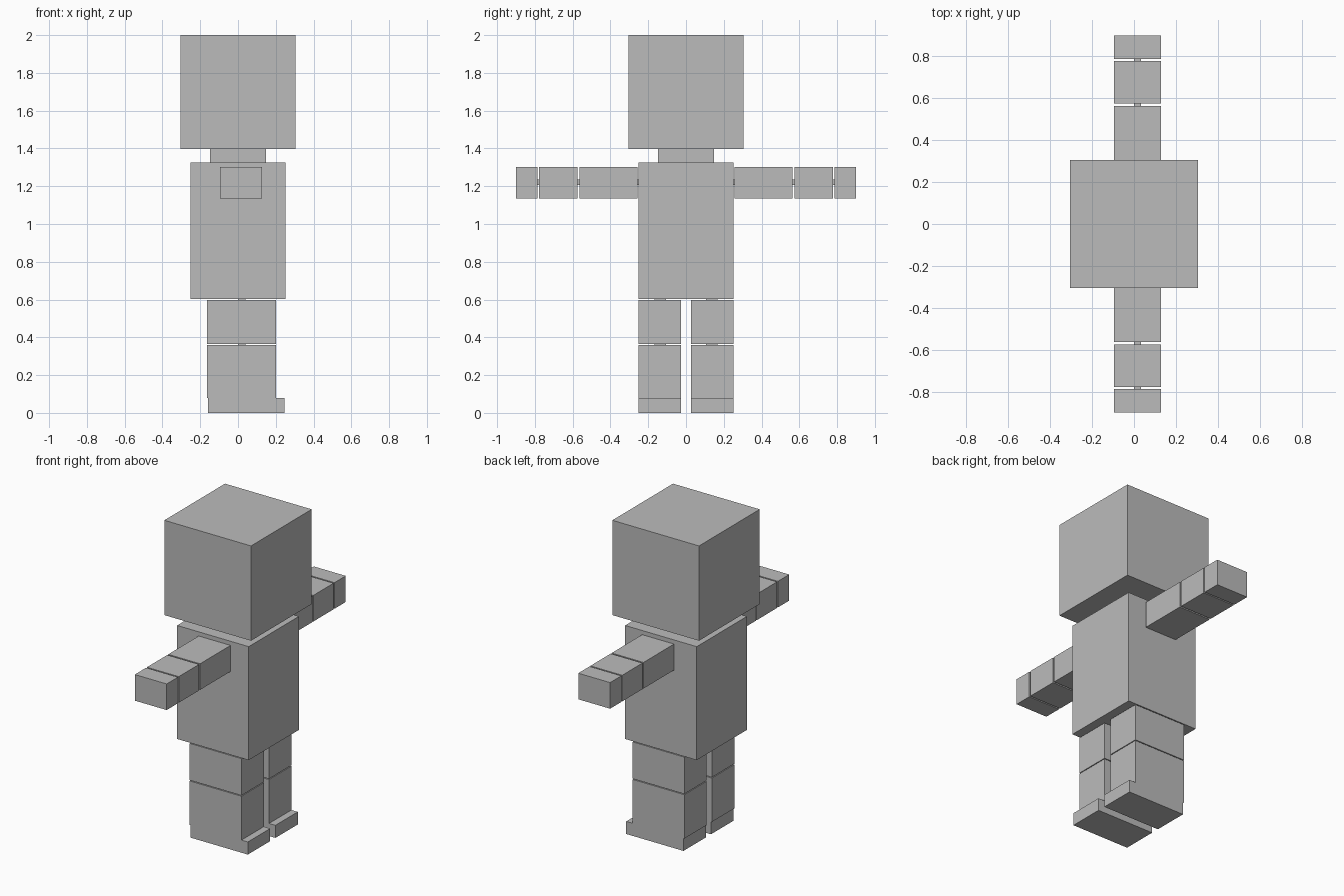
import bpy

if "Cube" in bpy.data.objects:
    bpy.data.objects.remove(bpy.data.objects["Cube"])

grey = bpy.data.materials.new("plain grey")
grey.diffuse_color = (0.5, 0.5, 0.5, 1)
grey.use_nodes = True
grey.node_tree.nodes["Principled BSDF"].inputs["Base Color"].default_value = grey.diffuse_color


def box(name, x, y, z):
    """Box from (min, max) ranges on each axis."""
    bpy.ops.mesh.primitive_cube_add(size=1, location=[sum(r) / 2 for r in (x, y, z)])
    ob = bpy.context.object
    ob.name = name
    ob.scale = [r[1] - r[0] for r in (x, y, z)]
    bpy.ops.object.transform_apply(location=False, rotation=False, scale=True)
    ob.data.materials.append(grey)
    return ob


def pair(name, x, y, z):
    """The same box on both sides of the body (+y and -y)."""
    box("left_" + name, x, y, z)
    box("right_" + name, x, (-y[1], -y[0]), z)


# Head, neck and torso
box("head", (-0.305, 0.305), (-0.305, 0.305), (1.397, 2.0))
box("neck", (-0.147, 0.147), (-0.147, 0.147), (1.325, 1.397))
box("torso", (-0.252, 0.252), (-0.252, 0.252), (0.603, 1.325))

# Arms: three segments with thin joint pins in the gaps
arm_x, arm_z = (-0.096, 0.128), (1.136, 1.302)
for name, y in (("upper_arm", (0.258, 0.564)),
                ("forearm", (0.574, 0.778)),
                ("hand", (0.787, 0.9))):
    pair(name, arm_x, y, arm_z)
for name, y in (("shoulder_pin", (0.252, 0.258)),
                ("elbow_pin", (0.564, 0.574)),
                ("wrist_pin", (0.778, 0.787))):
    pair(name, (0.0, 0.034), y, (1.207, 1.235))

# Legs: thigh, shin and a foot whose toe points to +x
leg_x, leg_y = (-0.164, 0.2), (0.026, 0.251)
pair("thigh", leg_x, leg_y, (0.364, 0.598))
pair("shin", leg_x, leg_y, (0.08, 0.359))
pair("foot", (-0.158, 0.245), leg_y, (0.0, 0.08))
for name, z in (("hip_pin", (0.598, 0.603)), ("knee_pin", (0.359, 0.364))):
    pair(name, (0.0, 0.04), (0.107, 0.166), z)
